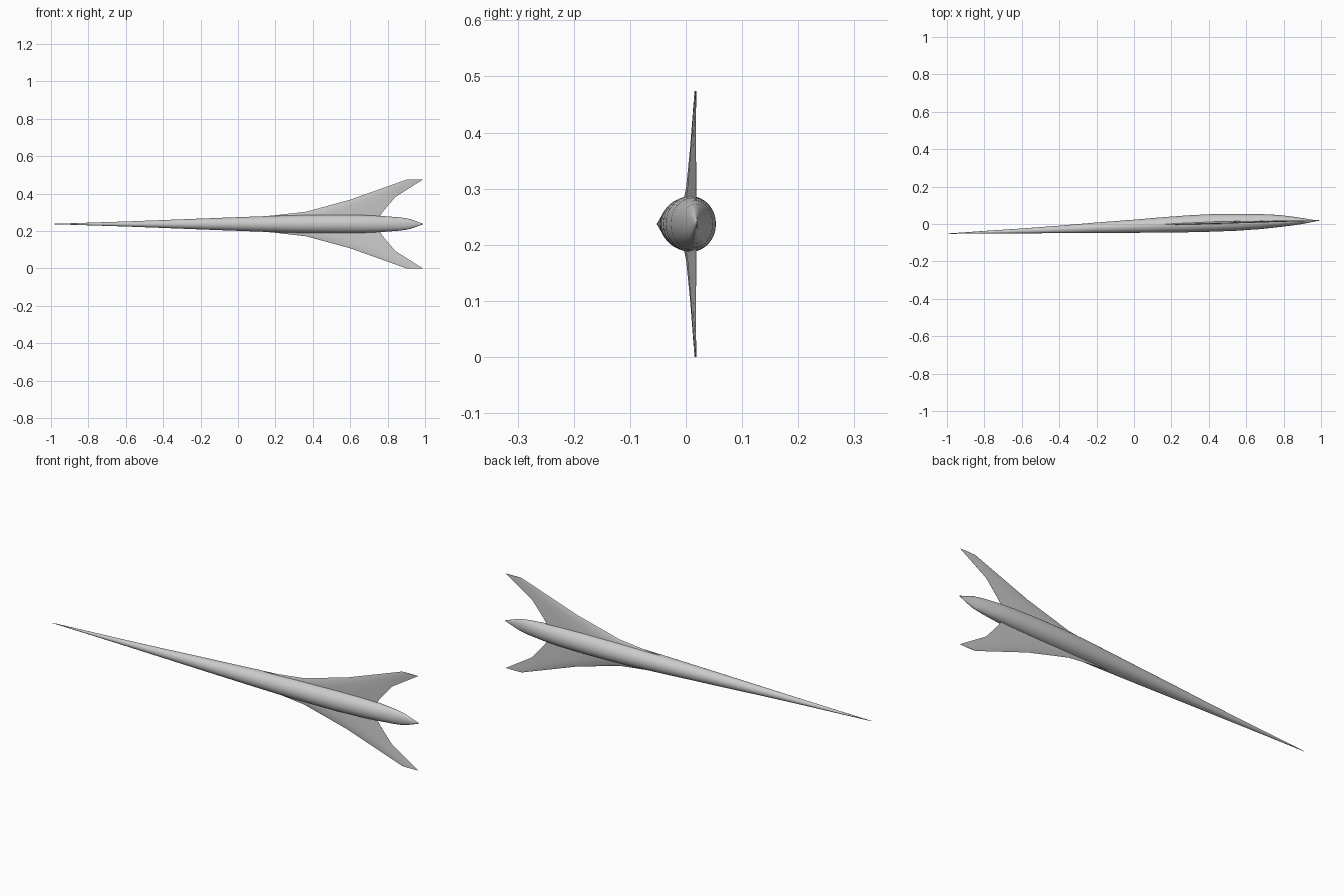
import bpy, bmesh, math
from mathutils import Vector

if "Cube" in bpy.data.objects:
    bpy.data.objects.remove(bpy.data.objects["Cube"])

ZC = 0.237  # height of the centre line


def loft(name, rings, closed_ends=True):
    """Skin a list of equal-length closed point rings."""
    bm = bmesh.new()
    vs = [[bm.verts.new(p) for p in r] for r in rings]
    n = len(vs[0])
    for a, b in zip(vs, vs[1:]):
        for i in range(n):
            bm.faces.new((a[i], a[(i + 1) % n], b[(i + 1) % n], b[i]))
    if closed_ends:
        bm.faces.new(vs[0])
        bm.faces.new(vs[-1])
    bmesh.ops.recalc_face_normals(bm, faces=bm.faces)
    me = bpy.data.meshes.new(name)
    bm.to_mesh(me)
    bm.free()
    ob = bpy.data.objects.new(name, me)
    bpy.context.collection.objects.link(ob)
    bpy.ops.object.select_all(action='DESELECT')
    ob.select_set(True)
    bpy.context.view_layer.objects.active = ob
    bpy.ops.object.shade_smooth_by_angle(angle=math.radians(30))
    return ob


# Fuselage stations: x, lower y, upper y, half width in z
stations = [
    (-0.993, -0.0525, -0.0505, 0.001), (-0.80, -0.051, -0.037, 0.007),
    (-0.60, -0.050, -0.024, 0.0135), (-0.40, -0.049, -0.009, 0.021),
    (-0.20, -0.048, 0.008, 0.029), (0.0, -0.047, 0.023, 0.0365),
    (0.15, -0.046, 0.036, 0.042), (0.30, -0.044, 0.047, 0.047),
    (0.42, -0.041, 0.053, 0.049), (0.55, -0.036, 0.0535, 0.0495),
    (0.68, -0.027, 0.053, 0.047), (0.78, -0.016, 0.048, 0.042),
    (0.86, -0.006, 0.038, 0.036), (0.91, 0.002, 0.030, 0.029),
    (0.95, 0.010, 0.023, 0.016), (0.991, 0.018, 0.0205, 0.001),
]
N = 32
rings = []
for x, lo, hi, w in stations:
    c, h = (lo + hi) / 2, (hi - lo) / 2
    rings.append([(x, c + h * math.cos(2 * math.pi * i / N),
                   ZC + w * math.sin(2 * math.pi * i / N)) for i in range(N)])
loft("fuselage", rings)

# Wing sections: distance from centre line, leading x, trailing x, thickness
sections = [
    (0.000, 0.04, 0.76, 0.012), (0.036, 0.08, 0.76, 0.012),
    (0.047, 0.20, 0.762, 0.012), (0.066, 0.365, 0.775, 0.011),
    (0.130, 0.60, 0.829, 0.008), (0.145, 0.642, 0.842, 0.007),
    (0.237, 0.90, 0.988, 0.003),
]
# Thin aerofoil: chord fraction, thickness fraction
foil = [(0, 0), (0.1, 0.3), (0.4, 0.5), (0.7, 0.35), (1, 0.03),
        (1, -0.03), (0.7, -0.35), (0.4, -0.5), (0.1, -0.3)]


def wing(name, side):
    rings = []
    for d, le, te, t in sections:
        y_le = -0.006 + 0.022 * (le - 0.04) / 0.86
        ring = []
        for f, k in foil:
            y = y_le + (0.018 - y_le) * f + k * t
            ring.append((le + (te - le) * f, y, ZC + side * d))
        rings.append(ring)
    return loft(name, rings)


wing("wing_upper", 1)
wing("wing_lower", -1)
